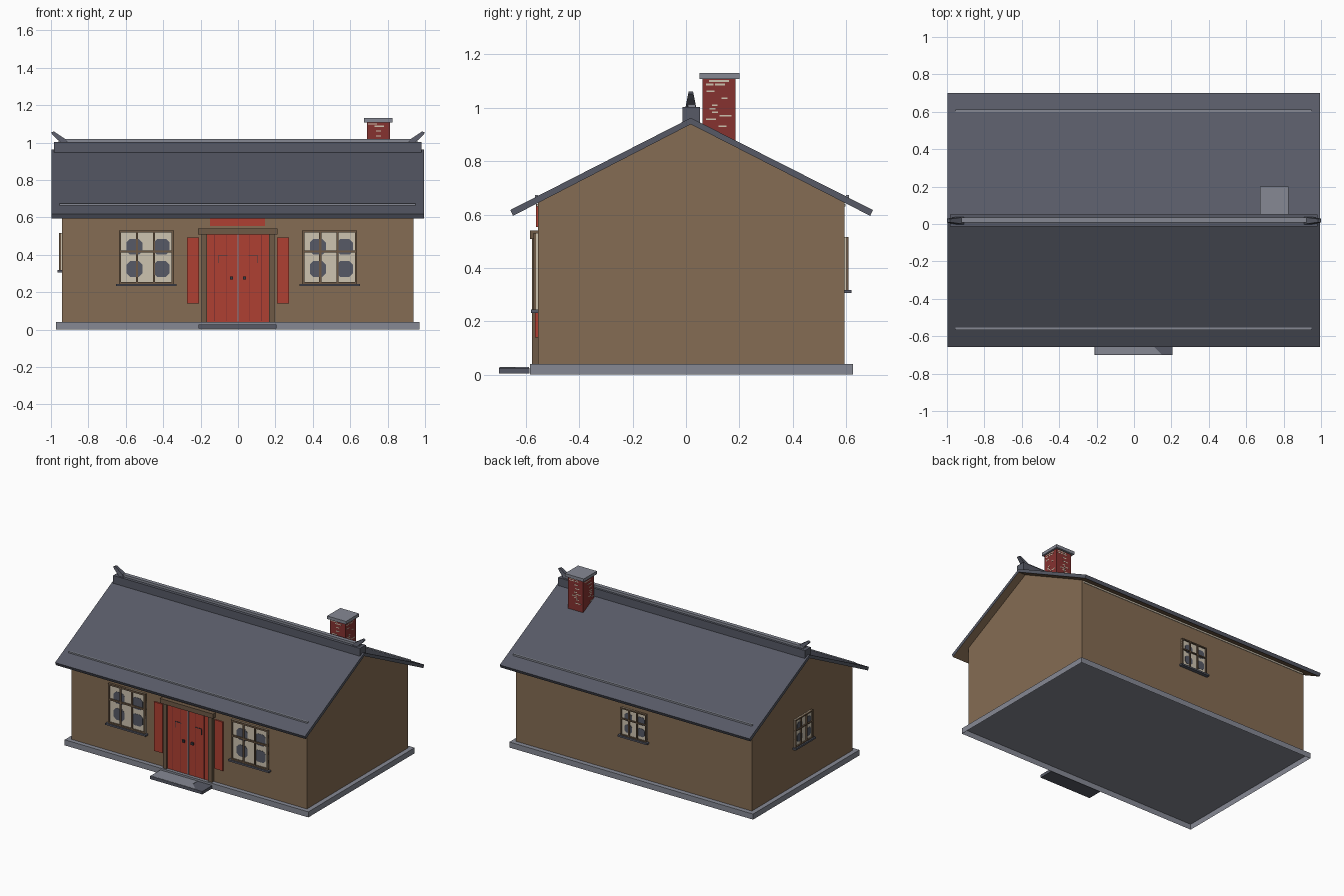
import bpy, bmesh, random
from math import pi
from mathutils import Matrix, Vector

if "Cube" in bpy.data.objects:
    bpy.data.objects.remove(bpy.data.objects["Cube"])
random.seed(4)


def material(name, rgb):
    lin = [((c / 255 + 0.055) / 1.055) ** 2.4 for c in rgb]
    m = bpy.data.materials.new(name)
    m.use_nodes = True
    m.diffuse_color = (*lin, 1)
    m.node_tree.nodes["Principled BSDF"].inputs["Base Color"].default_value = (*lin, 1)
    return m


WALL = material("wall brown", (133, 108, 83))
ROOF = material("slate", (87, 90, 102))
STONE = material("stone grey", (134, 137, 148))
RED = material("door red", (175, 64, 50))
BRICK = material("brick red", (134, 50, 48))
CREAM = material("cream", (206, 196, 176))
TRIM = material("trim brown", (110, 90, 70))
IRON = material("iron dark", (56, 58, 66))

# Each axis maps outline (a, b) and depth d to a point
AXES = {"x": lambda a, b, d: (d, a, b), "y": lambda a, b, d: (a, d, b),
        "z": lambda a, b, d: (a, b, d)}


def add_prism(bm, outline, lo, hi, axis="y"):
    ends = [[bm.verts.new(AXES[axis](a, b, d)) for a, b in outline] for d in (lo, hi)]
    n = len(outline)
    for ring in ends:
        bm.faces.new(ring)
    for i in range(n):
        j = (i + 1) % n
        bm.faces.new((ends[0][i], ends[0][j], ends[1][j], ends[1][i]))


def rect(x0, x1, z0, z1):
    return [(x0, z0), (x1, z0), (x1, z1), (x0, z1)]


def make(name, mats, prisms, axis="y", place=Matrix(), open_bottom=False):
    """Build one object from (outline, low, high) prisms."""
    bm = bmesh.new()
    for outline, lo, hi in prisms:
        add_prism(bm, outline, lo, hi, axis)
    bmesh.ops.recalc_face_normals(bm, faces=bm.faces)
    if open_bottom:
        below = [f for f in bm.faces if f.normal.z < -0.9]
        bmesh.ops.delete(bm, geom=below, context="FACES")
    me = bpy.data.meshes.new(name)
    bm.to_mesh(me)
    bm.free()
    for m in mats if isinstance(mats, list) else [mats]:
        me.materials.append(m)
    ob = bpy.data.objects.new(name, me)
    ob.matrix_world = place
    bpy.context.collection.objects.link(ob)
    return ob


def box(name, mat, x0, x1, y0, y1, z0, z1):
    return make(name, mat, [(rect(x0, x1, z0, z1), y0, y1)])


def rounded(cx, cz, w, h):
    c = min(w, h) * 0.22
    return [(cx + sx * (w / 2 - kx * c), cz + sz * (h / 2 - kz * c))
            for sx, sz, order in ((1, 1, (0, 1)), (-1, 1, (1, 0)), (-1, -1, (0, 1)), (1, -1, (1, 0)))
            for kx, kz in [(k, 1 - k) for k in order]]


# Foundation, hollow underneath, and gabled walls
FRONT, BACK, MID = -0.555, 0.593, 0.018
make("foundation", STONE, [(rect(-0.972, 0.97, 0, 0.04), -0.585, 0.625)], open_bottom=True)
make("walls", WALL, [([(FRONT, 0.041), (BACK, 0.041), (BACK, 0.65), (MID, 0.942), (FRONT, 0.65)],
                      -0.94, 0.938)], "x")

# Roof with a timber underside
roof = make("roof", [ROOF, WALL], [([(-0.658, 0.617), (MID, 0.962), (0.7, 0.617),
                                    (0.69, 0.595), (MID, 0.938), (-0.648, 0.595)],
                                   -0.997, 0.994)], "x")
for f in roof.data.polygons:
    f.material_index = int(f.normal.z < -0.7)

# Pale cornice strips under the eaves
for y, label in ((FRONT, "front"), (BACK, "back")):
    box("cornice_" + label, CREAM, -0.93, 0.928, y - 0.004, y + 0.004, 0.63, 0.64)

# Ridge cap, its top strip and the end horns
box("ridge_cap", ROOF, -0.985, 0.982, MID - 0.032, MID + 0.034, 0.94, 1.002)
box("ridge_strip", STONE, -0.96, 0.96, MID - 0.01, MID + 0.018, 1.0, 1.018)
for side, label in ((1, "left"), (-1, "right")):
    horn = [(side * a, b) for a, b in ((0.91, 1.002), (0.925, 1.02), (0.985, 1.06),
                                       (1.0, 1.052), (0.985, 1.035), (0.95, 1.002))]
    ob = make("ridge_horn_" + label, ROOF, [(horn, MID - 0.02, MID + 0.02)])
    for v in ob.data.vertices:  # narrow towards the tip
        v.co.y = MID + (v.co.y - MID) * (1 - 10 * (v.co.z - 1.002))

# Snow rails
for y, label in ((-0.56, "front"), (0.605, "back")):
    box("snow_rail_" + label, STONE, -0.955, 0.95, y - 0.006, y + 0.006, 0.655, 0.674)

# Chimney with patches of pale brick
CX0, CX1, CY0, CY1 = 0.69, 0.812, 0.062, 0.185
box("chimney", BRICK, CX0, CX1, CY0, CY1, 0.84, 1.11)
box("chimney_cap", STONE, 0.675, 0.825, 0.05, 0.2, 1.108, 1.13)
front_back, sides = [], []
for course in range(14):
    z = 1.097 - course * 0.013
    count = 3 if course < 2 else random.choice((0, 1, 1))
    for lo, hi, faces, store in ((CX0, CX1, (CY0, CY1), front_back), (CY0, CY1, (CX0, CX1), sides)):
        for face in faces:
            for _ in range(count):
                a = random.uniform(lo, hi - 0.045)
                store.append((rect(a, a + random.uniform(0.02, 0.045), z, z + 0.006),
                              face - 0.001, face + 0.001))
make("pale_bricks_front_back", CREAM, front_back)
make("pale_bricks_sides", CREAM, sides, "x")


def window(label, w, h, place):
    """Window in the local xz plane, facing -y."""
    r, b, t = w / 2, h / 2, w * 0.04
    make("window_panel_" + label, CREAM, [(rect(-r, r, -b, b), -0.006, 0.004)], place=place)
    make("window_glass_" + label, ROOF,
         [(rounded(w * (0.03 + sx * 0.245), h * (sz * 0.205 - 0.01), w * 0.29, h * 0.29),
           -0.008, -0.002)
          for sx in (-1, 1) for sz in (-1, 1)], place=place)
    bars = [rect(-r, -r + t, -b, b), rect(r - t, r, -b, b),
            rect(-r, r, b - t, b), rect(-r, r, -b, -b + t),
            rect(-r, r, h * 0.09, h * 0.13)]
    bars += [rect(x - t / 2, x + t / 2, -b, b) for x in (-w * 0.17, w * 0.14)]
    make("window_frame_" + label, TRIM, [(o, -0.016, 0.002) for o in bars], place=place)
    make("window_sill_" + label, ROOF,
         [(rect(-r - 0.014, r + 0.014, -b - 0.01, -b + 0.002), -0.026, 0.002)], place=place)


def wall_place(x, y, z, angle=0):
    return Matrix.Translation(Vector((x, y, z))) @ Matrix.Rotation(angle, 4, "Z")


window("front_left", 0.295, 0.288, wall_place(0.49, FRONT, 0.386))
window("front_right", 0.295, 0.288, wall_place(-0.49, FRONT, 0.386))
window("back", 0.205, 0.2, wall_place(-0.005, BACK, 0.416, pi))
window("side", 0.2, 0.2, wall_place(-0.94, 0.015, 0.416, -pi / 2))

# Double door with planks, hinges and handles
box("door", RED, -0.167, 0.167, -0.564, -0.55, 0.041, 0.51)
make("door_grooves", BRICK, [(rect(x - 0.002, x + 0.002, 0.045, 0.505), -0.566, -0.56)
                             for x in (-0.125, -0.06, 0.06, 0.125)])
box("door_gap", STONE, -0.004, 0.004, -0.57, -0.56, 0.042, 0.508)
hardware = []
for s in (-1, 1):
    hardware.append((rect(s * 0.035 - 0.009, s * 0.035 + 0.009, 0.267, 0.284), -0.576, -0.56))
    hardware.append((rect(s * 0.105 - 0.002, s * 0.105 + 0.002, 0.355, 0.395), -0.567, -0.56))
    hardware.append((rect(s * 0.08 - 0.025, s * 0.08 + 0.025, 0.395, 0.399), -0.567, -0.56))
make("door_hardware", IRON, hardware)

# Door surround, overhead panel and side boards
make("door_posts", TRIM, [(rect(s * 0.181 - 0.015, s * 0.181 + 0.015, 0.041, 0.515), -0.576, -0.55)
                          for s in (-1, 1)])
box("door_header", TRIM, -0.213, 0.21, -0.585, -0.55, 0.508, 0.541)
box("overhead_panel", RED, -0.15, 0.145, -0.562, -0.55, 0.553, 0.64)
make("side_boards", RED, [(rect(s * 0.241 - 0.033, s * 0.241 + 0.033, 0.14, 0.492), -0.565, -0.55)
                          for s in (-1, 1)])

# Doorstep with a pale worn patch on its top
box("doorstep", ROOF, -0.21, 0.205, -0.7, -0.586, 0.005, 0.026)
make("doorstep_patch", STONE, [([(-0.205, -0.698), (0.15, -0.698), (0.09, -0.64),
                                 (0.09, -0.588), (-0.205, -0.588)], 0.024, 0.028)], "z")
